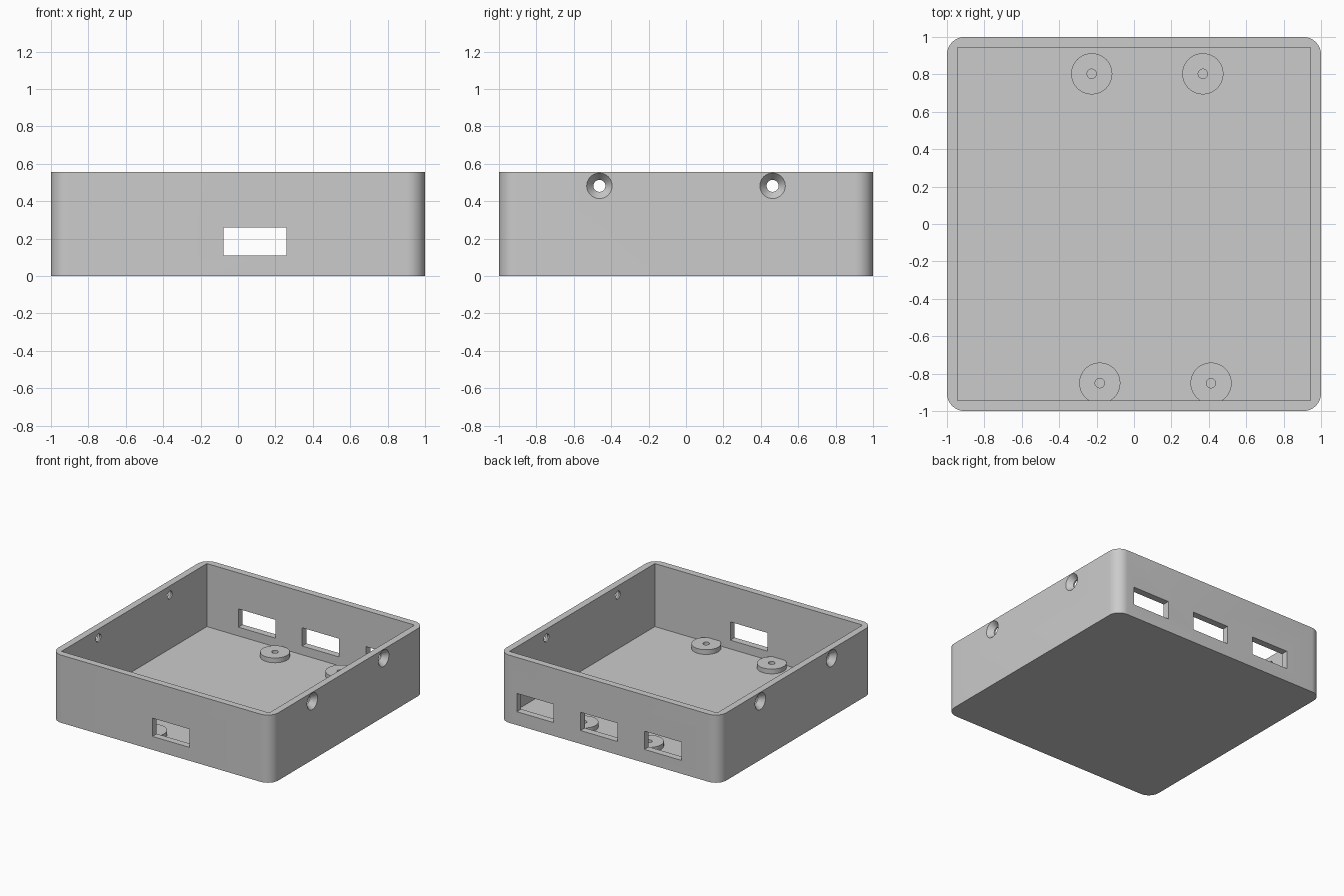
import bpy, bmesh, math
from mathutils import Matrix, Vector

if "Cube" in bpy.data.objects:
    bpy.data.objects.remove(bpy.data.objects["Cube"])

HEIGHT, FLOOR, INNER = 0.556, 0.038, 0.944

grey = bpy.data.materials.new("light_grey")
grey.use_nodes = True
colour = (0.6, 0.6, 0.6, 1)
grey.diffuse_color = colour
grey.node_tree.nodes["Principled BSDF"].inputs["Base Color"].default_value = colour


def finish(name, bm):
    bmesh.ops.recalc_face_normals(bm, faces=bm.faces[:])
    mesh = bpy.data.meshes.new(name)
    bm.to_mesh(mesh)
    bm.free()
    mesh.materials.append(grey)
    obj = bpy.data.objects.new(name, mesh)
    bpy.context.collection.objects.link(obj)
    return obj


def block(name, low, high, corner=0):
    """Box between two corners, with optional rounded upright edges."""
    low, high = Vector(low), Vector(high)
    bm = bmesh.new()
    bmesh.ops.create_cube(bm, size=1)
    bmesh.ops.scale(bm, vec=high - low, verts=bm.verts)
    bmesh.ops.translate(bm, vec=(low + high) / 2, verts=bm.verts)
    if corner:
        upright = [e for e in bm.edges
                   if abs(e.verts[0].co.z - e.verts[1].co.z) > 0.01]
        bmesh.ops.bevel(bm, geom=upright, offset=corner, segments=12,
                        profile=0.5, affect='EDGES')
    return finish(name, bm)


def lathe(name, profile, matrix, steps=48):
    """Turn a closed (radius, height) profile about z, then place it."""
    bm = bmesh.new()
    verts = [bm.verts.new((r, 0, z)) for r, z in profile]
    edges = [bm.edges.new((verts[i - 1], verts[i])) for i in range(len(verts))]
    bmesh.ops.spin(bm, geom=verts + edges, cent=(0, 0, 0), axis=(0, 0, 1),
                   angle=math.tau, steps=steps)
    bmesh.ops.remove_doubles(bm, verts=bm.verts[:], dist=1e-5)
    bmesh.ops.transform(bm, matrix=matrix, verts=bm.verts[:])
    return finish(name, bm)


def select_only(obj):
    bpy.ops.object.select_all(action='DESELECT')
    obj.select_set(True)
    bpy.context.view_layer.objects.active = obj


def carve(target, cutter):
    cutter.hide_render = True
    select_only(target)
    mod = target.modifiers.new("cut", 'BOOLEAN')
    mod.operation, mod.solver, mod.object = 'DIFFERENCE', 'EXACT', cutter
    bpy.ops.object.modifier_apply(modifier=mod.name)
    bpy.data.objects.remove(cutter)


# Open tray with rounded outer corners and a square cavity
tray = block("tray", (-1, -1, 0), (1, 1, HEIGHT), corner=0.095)
carve(tray, block("cavity", (-INNER, -INNER, FLOOR), (INNER, INNER, 1)))

# Port windows: one in the front wall, three in the back wall
for side, x in [(-1, 0.09), (1, 0.09), (1, 0.67), (1, -0.49)]:
    y = sorted((side * 0.9, side * 1.1))
    carve(tray, block("window", (x - 0.168, y[0], 0.11), (x + 0.168, y[1], 0.26)))

# Countersunk screw holes in both side walls
screw = [(0, -0.12), (0.032, -0.12), (0.032, -0.045), (0.068, 0), (0.068, 0.05), (0, 0.05)]
for side in (-1, 1):
    for y in (-0.463, 0.463):
        place = (Matrix.Translation((side, y, 0.482))
                 @ Matrix.Rotation(side * math.pi / 2, 4, 'Y'))
        carve(tray, lathe("screw_hole", screw, place))

# Round mounting posts with a pilot hole, seated in the floor
ring = [(0.025, FLOOR - 0.01), (0.11, FLOOR - 0.01), (0.11, 0.077), (0.025, 0.077)]
posts = [("back_right", -0.226, 0.803), ("back_left", 0.368, 0.803),
         ("front_right", -0.183, -0.851), ("front_left", 0.412, -0.851)]
parts = [tray] + [lathe(f"{name}_post", ring, Matrix.Translation((x, y, 0)))
                  for name, x, y in posts]

for part in parts:
    select_only(part)
    bpy.ops.object.shade_smooth_by_angle(angle=math.radians(30))
